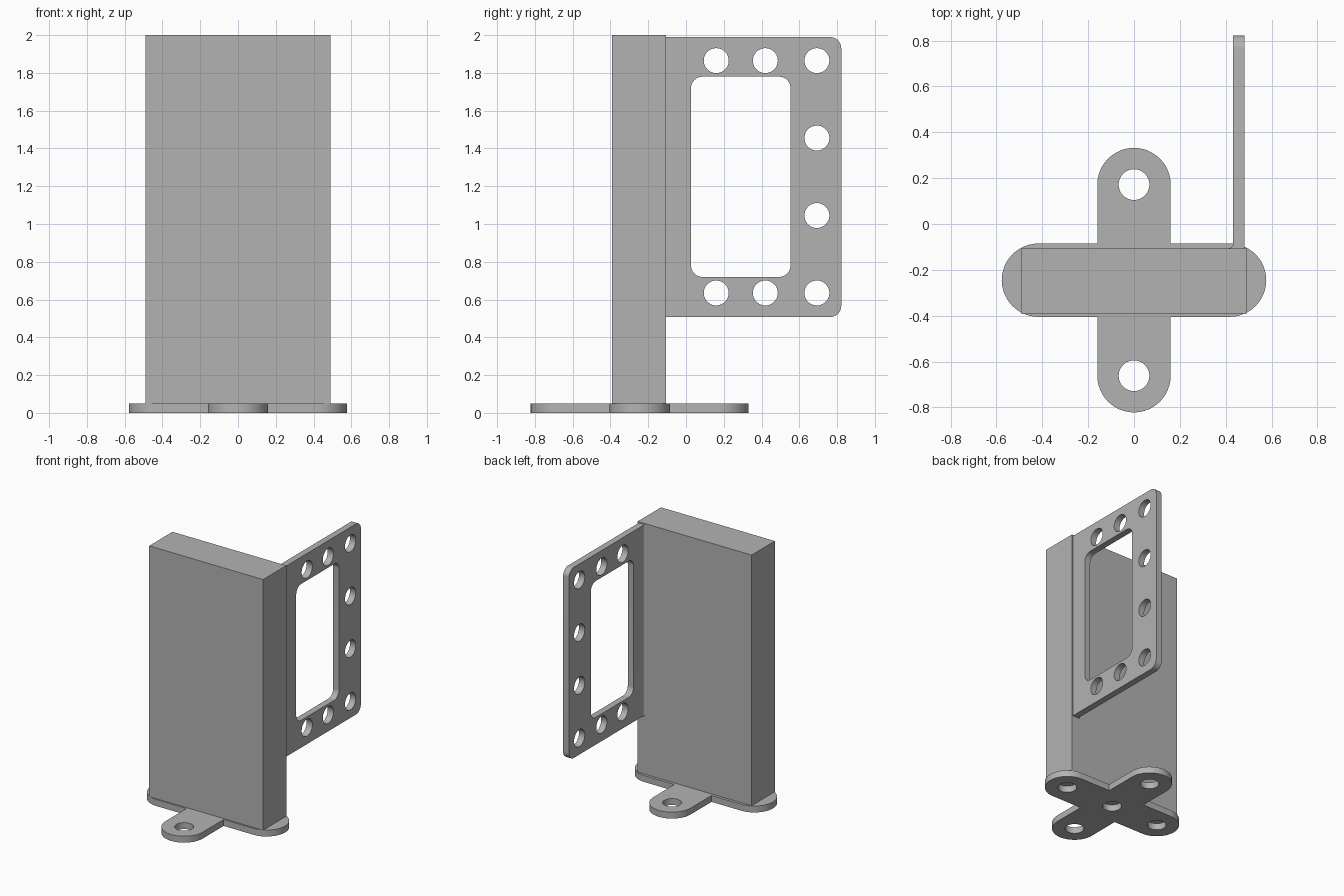
import bpy, bmesh, math
from mathutils import Matrix

if "Cube" in bpy.data.objects:
    bpy.data.objects.remove(bpy.data.objects["Cube"])

grey = bpy.data.materials.new("plain grey")
grey.diffuse_color = (0.45, 0.45, 0.45, 1)
grey.use_nodes = True
grey.node_tree.nodes["Principled BSDF"].inputs["Base Color"].default_value = grey.diffuse_color


def arc(cx, cy, r, a0, a1, n):
    """Points along an arc, angles in degrees."""
    return [(cx + r * math.cos(math.radians(a0 + (a1 - a0) * i / n)),
             cy + r * math.sin(math.radians(a0 + (a1 - a0) * i / n))) for i in range(n + 1)]


def circle(cx, cy, r, n=40):
    return arc(cx, cy, r, 0, 360, n)[:-1]


def rounded_rect(x0, y0, x1, y1, r):
    return (arc(x1 - r, y1 - r, r, 0, 90, 10) + arc(x0 + r, y1 - r, r, 90, 180, 10)
            + arc(x0 + r, y0 + r, r, 180, 270, 10) + arc(x1 - r, y0 + r, r, 270, 360, 10))


def finish(obj):
    obj.data.materials.clear()
    obj.data.materials.append(grey)
    bpy.ops.object.select_all(action='DESELECT')
    obj.select_set(True)
    bpy.context.view_layer.objects.active = obj
    bpy.ops.object.shade_smooth_by_angle(angle=math.radians(30))


def extrude(name, loops, thickness, matrix):
    """Solid plate from an outline and its holes, centred on its thickness."""
    curve = bpy.data.curves.new(name + "_outline", 'CURVE')
    curve.dimensions, curve.fill_mode = '2D', 'BOTH'
    curve.extrude = thickness / 2
    for loop in loops:
        spline = curve.splines.new('POLY')
        spline.points.add(len(loop) - 1)
        for p, (x, y) in zip(spline.points, loop):
            p.co = (x, y, 0, 1)
        spline.use_cyclic_u = True
    temp = bpy.data.objects.new(name + "_outline", curve)
    bpy.context.collection.objects.link(temp)
    deps = bpy.context.evaluated_depsgraph_get()
    mesh = bpy.data.meshes.new_from_object(temp.evaluated_get(deps))
    bpy.data.objects.remove(temp)
    bm = bmesh.new()
    bm.from_mesh(mesh)
    bmesh.ops.remove_doubles(bm, verts=bm.verts, dist=1e-5)
    bmesh.ops.transform(bm, matrix=matrix, verts=bm.verts)
    bmesh.ops.recalc_face_normals(bm, faces=bm.faces)
    bm.to_mesh(mesh)
    bm.free()
    mesh.name = name
    obj = bpy.data.objects.new(name, mesh)
    bpy.context.collection.objects.link(obj)
    finish(obj)


# Cross-shaped foot: four round-ended arms with a hole in each and one in the middle
cy, w, reach = -0.245, 0.16, 0.417
outline = []
for k in range(4):
    a = math.radians(90 * k)
    arm = arc(reach, 0, w, -90, 90, 24) + [(w, w)]
    outline += [(x * math.cos(a) - y * math.sin(a), x * math.sin(a) + y * math.cos(a)) for x, y in arm]
holes = [circle(0, 0, 0.067)]
for dx, dy in ((1, 0), (-1, 0), (0, 1), (0, -1)):
    holes.append(circle(dx * reach, dy * reach, 0.067))
extrude("base_foot", [outline] + holes, 0.05, Matrix.Translation((0, cy, 0.025)))

# Main upright box
bpy.ops.mesh.primitive_cube_add(size=1, location=(0, -0.249, 1.025))
box = bpy.context.object
box.name = "upright_box"
box.scale = (0.98, 0.286, 1.95)
bpy.ops.object.transform_apply(location=False, rotation=False, scale=True)
finish(box)

# Side plate standing in the YZ plane, with a window and a row of bolt holes
yz = Matrix(((0, 0, 1, 0.457), (1, 0, 0, 0), (0, 1, 0, 0), (0, 0, 0, 1)))
y0, y1, z0, z1, r = -0.107, 0.822, 0.507, 1.99, 0.06
plate = [(y0, z0)] + arc(y1 - r, z0 + r, r, 270, 360, 10) + arc(y1 - r, z1 - r, r, 0, 90, 10) + [(y0, z1)]
bolts = [(y, z) for z in (0.635, 1.865) for y in (0.16, 0.42, 0.693)] + [(0.693, 1.045), (0.693, 1.455)]
extrude("side_plate", [plate, rounded_rect(0.027, 0.72, 0.553, 1.78, 0.06)]
        + [circle(y, z, 0.066) for y, z in bolts], 0.05, yz)

# Small fillet where the plate meets the box
fillet = [(0.434, -0.107)] + arc(0.412, -0.084, 0.022, -90, 0, 8)
extrude("plate_fillet", [fillet], z1 - z0, Matrix.Translation((0, 0, (z0 + z1) / 2)))
